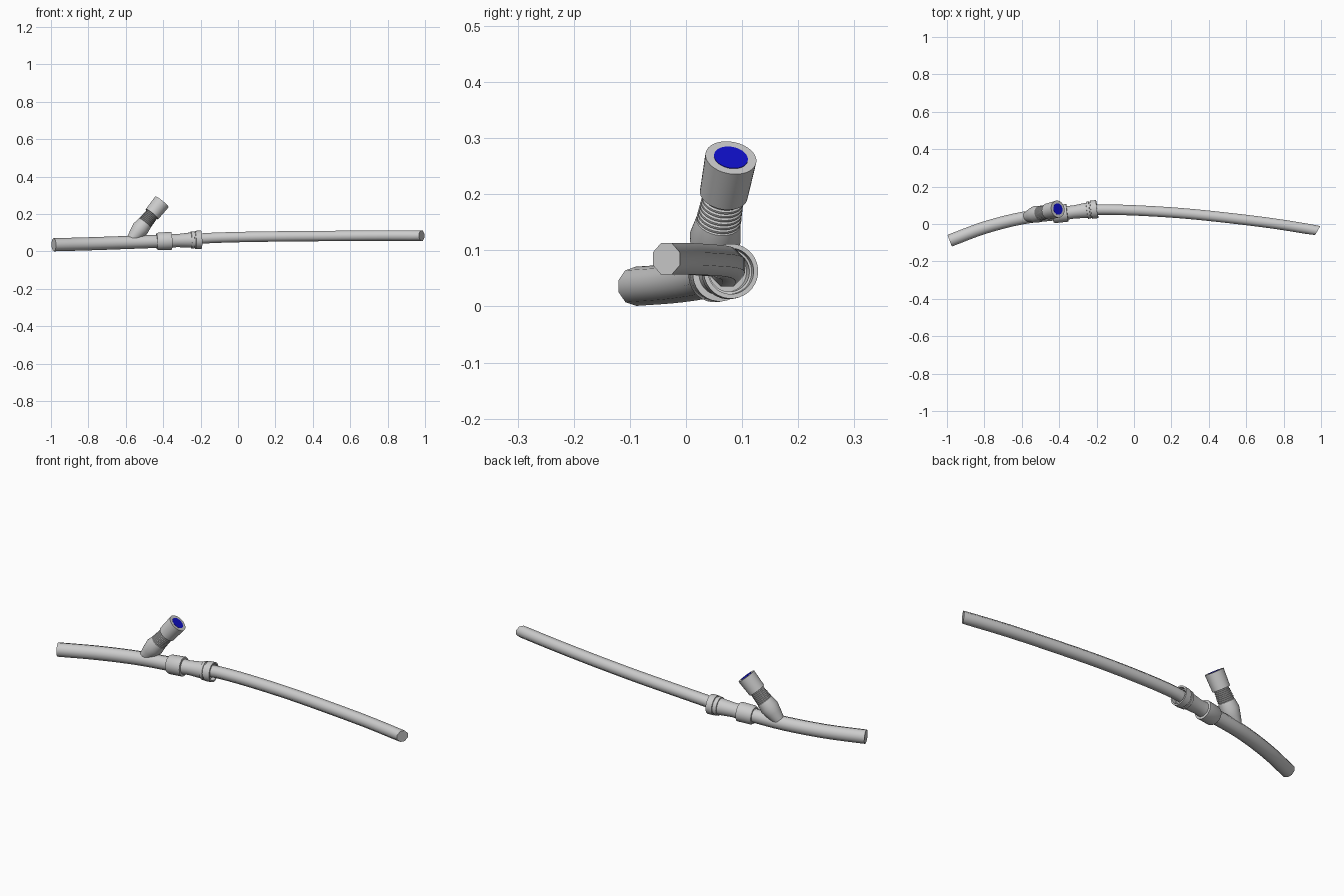
import bpy, bmesh, math
from mathutils import Vector

if "Cube" in bpy.data.objects:
    bpy.data.objects.remove(bpy.data.objects["Cube"])


def loft(name, rings, sides, caps=True):
    """Skin circular rings given as (centre, direction, radius)."""
    bm = bmesh.new()
    loops = []
    for c, d, r in rings:
        d = Vector(d).normalized()
        side = d.cross(Vector((0, 0, 1))).normalized()
        up = side.cross(d)
        loops.append([bm.verts.new(Vector(c) + r * (math.cos(a) * side + math.sin(a) * up))
                      for a in ((i + 0.5) * math.tau / sides for i in range(sides))])
    for a, b in zip(loops, loops[1:]):
        for i in range(sides):
            j = (i + 1) % sides
            bm.faces.new((a[i], a[j], b[j], b[i]))
    if caps:
        bm.faces.new(loops[0][::-1])
        bm.faces.new(loops[-1])
    bmesh.ops.recalc_face_normals(bm, faces=bm.faces)
    me = bpy.data.meshes.new(name)
    bm.to_mesh(me)
    bm.free()
    ob = bpy.data.objects.new(name, me)
    bpy.context.collection.objects.link(ob)
    bpy.ops.object.select_all(action='DESELECT')
    ob.select_set(True)
    bpy.context.view_layer.objects.active = ob
    bpy.ops.object.shade_smooth_by_angle(angle=math.radians(50 if sides < 16 else 30))
    return ob


def lathe(name, origin, axis, profile, sides=32):
    o, d = Vector(origin), Vector(axis).normalized()
    return loft(name, [(o + d * s, d, r) for s, r in profile], sides)


def tube(name, pts, radius, sides, end_dir=None, steps=4):
    """Smooth tube through points (Catmull-Rom); end_dir skews the last cut."""
    p = [Vector(q) for q in pts]
    p = [2 * p[0] - p[1]] + p + [2 * p[-1] - p[-2]]
    path = []
    for a, b, c, d in zip(p, p[1:], p[2:], p[3:]):
        for k in range(steps):
            t = k / steps
            path.append(0.5 * (2 * b + (c - a) * t + (2 * a - 5 * b + 4 * c - d) * t * t
                               + (3 * b - a - 3 * c + d) * t ** 3))
    path.append(p[-2])
    n = len(path) - 1
    rings = [(q, path[min(i + 1, n)] - path[max(i - 1, 0)], radius) for i, q in enumerate(path)]
    if end_dir:
        rings[-1] = (path[-1], end_dir, radius)
    return loft(name, rings, sides)


# Main hoses
tube("inlet_tube", [(-.985, -.089, .036), (-.8, -.02, .041), (-.6, .031, .048),
                    (-.41, .054, .055)], .035, 10)
tube("outlet_tube", [(-.24, .073, .063), (-.17, .077, .071), (0, .073, .077), (.25, .058, .081),
                     (.5, .033, .083), (.75, .002, .085), (.982, -.035, .085)],
     .03, 8, end_dir=(.86, -.5, 0))

# Coupling: collar, neck and open socket
lathe("coupling", (-.435, .05, .054), (.238, .03, .009),
      [(0, .034), (0, .042), (.01, .047), (.079, .048), (.08, .037), (.11, .035), (.185, .041),
       (.186, .046), (.2, .047), (.201, .044), (.207, .044), (.208, .049), (.24, .049),
       (.24, .041), (.22, .040), (.219, .036), (.185, .035)])

# Side branch: neck, ribbed grip and port, measured from the port end
port_end = Vector((-.407, .08, .265))
axis = Vector((.62, .15, .77)).normalized()
profile = [(-.262, .028), (-.22, .039), (-.185, .046), (-.147, .040)]
ribs = 7
for i in range(ribs):
    s = -.145 + .06 * i / ribs
    r = .040 - .004 * i / ribs
    profile += [(s, r - .003), (s + .002, r), (s + .006, r), (s + .008, r - .003)]
profile += [(-.086, .034), (-.085, .043), (0, .046), (0, .030), (-.003, .030)]
lathe("side_branch", port_end, axis, profile)

# Blue port membrane
plug = lathe("port_membrane", port_end, axis, [(-.01, .0305), (.001, .0305)])
blue = bpy.data.materials.new("blue")
blue.diffuse_color = (.005, .005, .6, 1)
blue.use_nodes = True
blue.node_tree.nodes["Principled BSDF"].inputs["Base Color"].default_value = blue.diffuse_color
plug.data.materials.append(blue)
